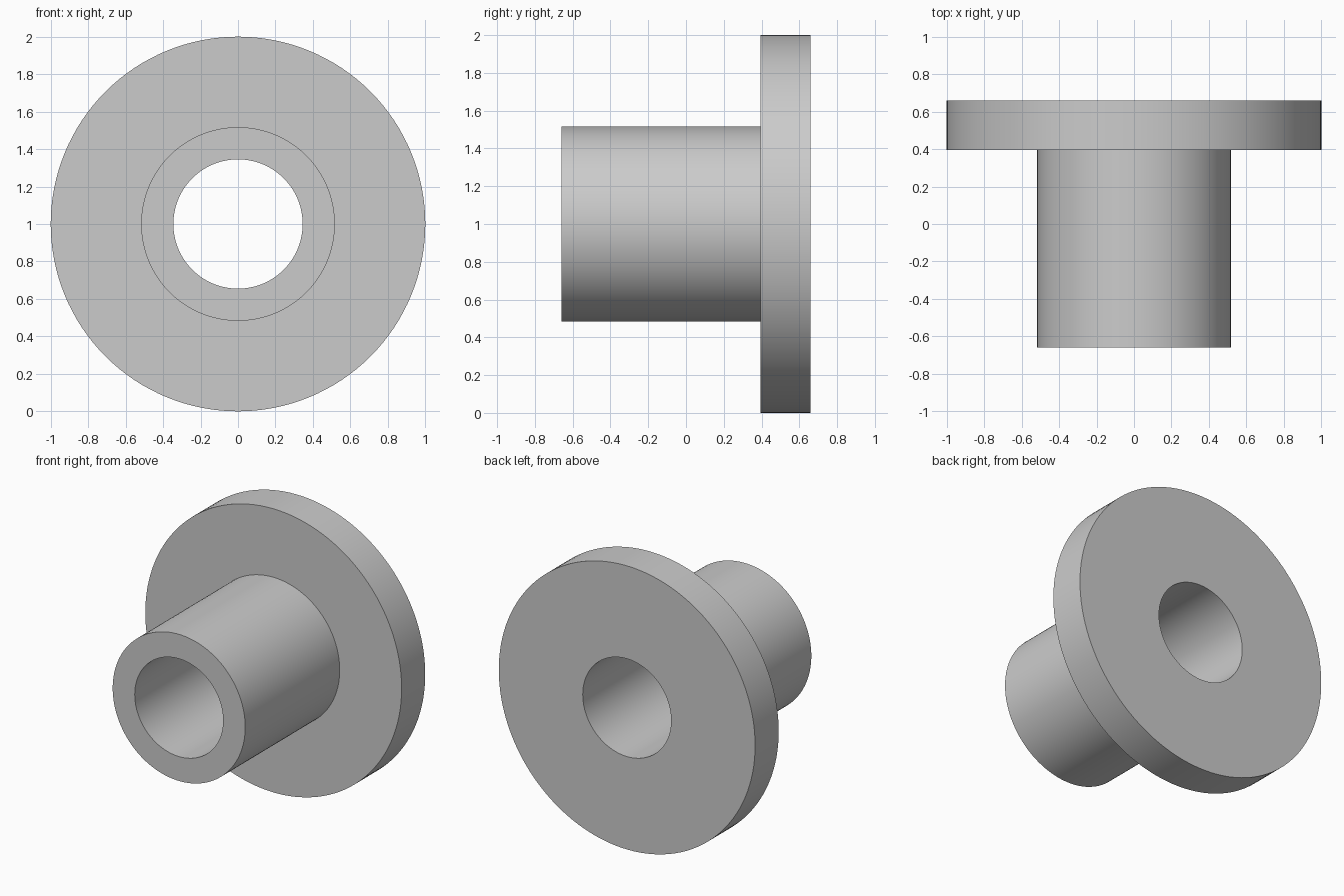
import bpy, bmesh, math
from mathutils import Matrix, Vector

cube = bpy.data.objects.get("Cube")
if cube:
    bpy.data.objects.remove(cube, do_unlink=True)

SEGMENTS = 128
FLANGE_R, SLEEVE_R, BORE_R = 1.0, 0.517, 0.345
FRONT, SHOULDER, BACK = -0.658, 0.395, 0.658

# Plain grey metal
grey = bpy.data.materials.new("grey metal")
grey.use_nodes = True
colour = (0.6, 0.6, 0.6, 1)
grey.diffuse_color = colour
grey.node_tree.nodes["Principled BSDF"].inputs["Base Color"].default_value = colour

# Closed cross-section (radius, y): bore, sleeve, shoulder, flange
profile = [(BORE_R, FRONT), (SLEEVE_R, FRONT), (SLEEVE_R, SHOULDER),
           (FLANGE_R, SHOULDER), (FLANGE_R, BACK), (BORE_R, BACK)]

# Revolve the section around the y axis
bm = bmesh.new()
rings = []
for i in range(SEGMENTS):
    turn = Matrix.Rotation(math.tau * i / SEGMENTS, 3, 'Y')
    rings.append([bm.verts.new(turn @ Vector((r, y, 0))) for r, y in profile])
for i, ring in enumerate(rings):
    after = rings[(i + 1) % SEGMENTS]
    for j in range(len(profile)):
        k = (j + 1) % len(profile)
        bm.faces.new((ring[j], ring[k], after[k], after[j]))
bmesh.ops.recalc_face_normals(bm, faces=bm.faces)
mesh = bpy.data.meshes.new("flanged_bushing")
bm.to_mesh(mesh)
bm.free()
mesh.materials.append(grey)

bushing = bpy.data.objects.new("flanged_bushing", mesh)
bushing.location.z = FLANGE_R
bpy.context.collection.objects.link(bushing)

# Smooth round walls, crisp rims
bpy.ops.object.select_all(action='DESELECT')
bushing.select_set(True)
bpy.context.view_layer.objects.active = bushing
bpy.ops.object.shade_smooth_by_angle(angle=math.radians(30))
